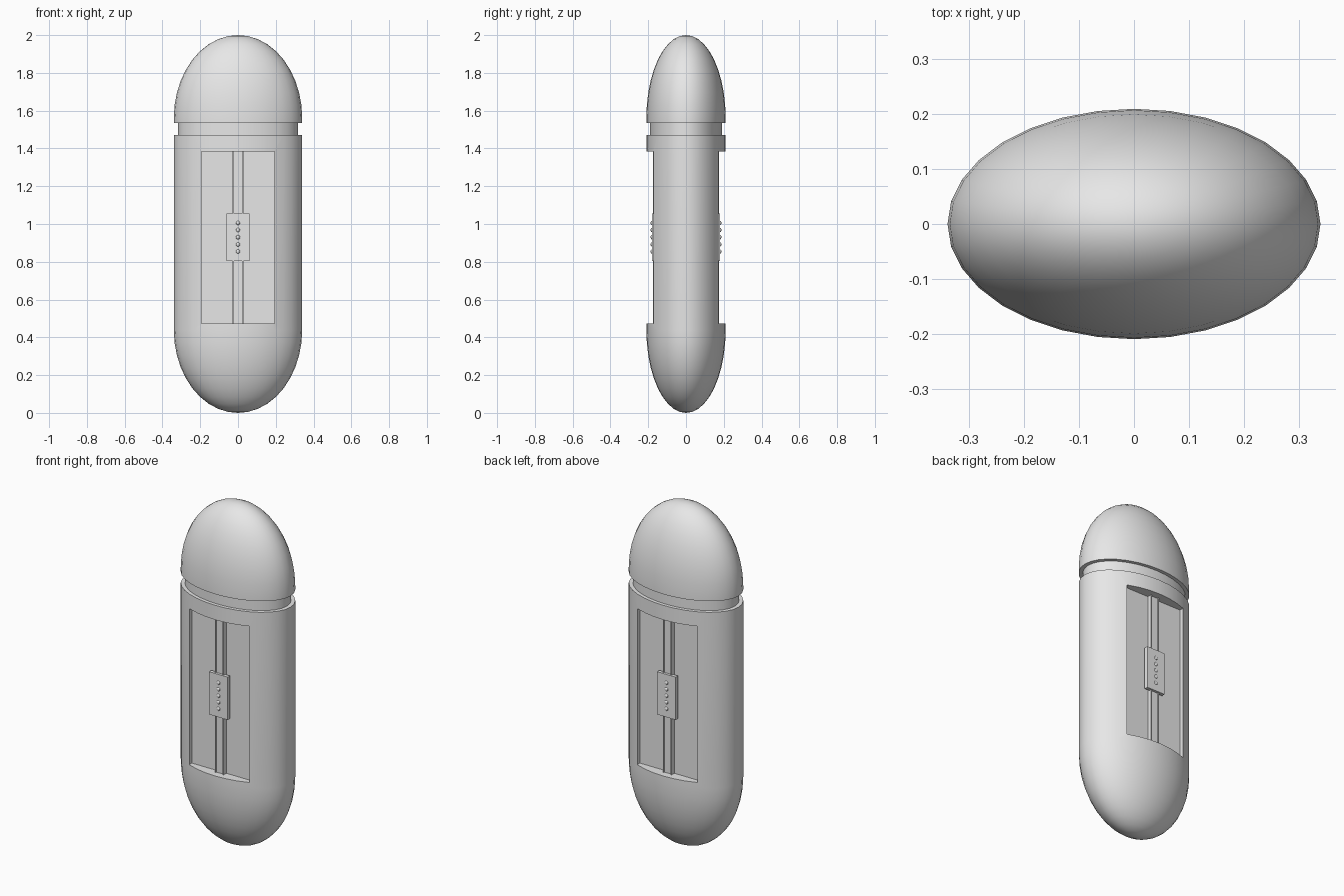
import bpy, bmesh, math
from mathutils import Matrix

cube = bpy.data.objects.get("Cube")
if cube:
    bpy.data.objects.remove(cube, do_unlink=True)

RX, RY, DOME, SIDES, RINGS = 0.34, 0.21, 0.44, 32, 10
FLOOR = 0.148                 # distance of the recess floor from the middle
LOW, HIGH = 0.472, 1.385      # recess ends

grey = bpy.data.materials.new("light grey plastic")
grey.use_nodes = True
grey.diffuse_color = (0.8, 0.8, 0.8, 1)
grey.node_tree.nodes["Principled BSDF"].inputs["Base Color"].default_value = (0.8, 0.8, 0.8, 1)


def finish(name, bm):
    bmesh.ops.recalc_face_normals(bm, faces=bm.faces)
    mesh = bpy.data.meshes.new(name)
    bm.to_mesh(mesh)
    bm.free()
    mesh.materials.append(grey)
    obj = bpy.data.objects.new(name, mesh)
    bpy.context.collection.objects.link(obj)
    return obj


def smooth(obj):
    bpy.ops.object.select_all(action="DESELECT")
    obj.select_set(True)
    bpy.context.view_layer.objects.active = obj
    bpy.ops.object.shade_smooth_by_angle(angle=math.radians(30))


def oval_loft(name, rings):
    """Stack of elliptical rings (rx, ry, z), closed at both ends."""
    bm = bmesh.new()
    loops = []
    for rx, ry, z in rings:
        if rx < 1e-4:
            loops.append([bm.verts.new((0, 0, z))])
            continue
        angles = [2 * math.pi * i / SIDES for i in range(SIDES)]
        loops.append([bm.verts.new((rx * math.cos(a), ry * math.sin(a), z)) for a in angles])
    for a, b in zip(loops, loops[1:]):
        for i in range(SIDES):
            j = (i + 1) % SIDES
            quad = [a[i % len(a)], a[j % len(a)], b[j % len(b)], b[i % len(b)]]
            bm.faces.new(list(dict.fromkeys(quad)))
    for loop in (loops[0], loops[-1]):
        if len(loop) > 1:
            bm.faces.new(loop)
    return finish(name, bm)


def dome(base, direction):
    steps = [0.5 * math.pi * i / RINGS for i in range(RINGS + 1)]
    return [(RX * math.cos(t), RY * math.cos(t), base + direction * DOME * math.sin(t)) for t in steps]


def box(name, x0, x1, y0, y1, z0, z1):
    bm = bmesh.new()
    bmesh.ops.create_cube(bm, size=1)
    size = Matrix.Diagonal((x1 - x0, y1 - y0, z1 - z0, 1))
    place = Matrix.Translation(((x0 + x1) / 2, (y0 + y1) / 2, (z0 + z1) / 2))
    bm.transform(place @ size)
    return finish(name, bm)


def sided_box(name, side, x0, x1, near, far, z0, z1):
    y0, y1 = sorted((side * near, side * far))
    return box(name, x0, x1, y0, y1, z0, z1)


# Main shells: lower body, narrow neck and domed cap
body = oval_loft("body", dome(DOME, -1)[::-1] + [(RX, RY, 1.47)])
neck = oval_loft("neck", [(RX - 0.023, RY - 0.02, z) for z in (1.46, 1.545)])
cap = oval_loft("cap", [(RX, RY, 1.535)] + dome(2 - DOME, 1))

# Flat recess on the front and the back
for side in (-1, 1):
    cutter = sided_box("recess_cutter", side, -0.194, 0.194, FLOOR, 0.4, LOW, HIGH)
    cutter.hide_render = True
    cut = body.modifiers.new("recess", "BOOLEAN")
    cut.operation = "DIFFERENCE"
    cut.solver = "EXACT"
    cut.object = cutter
    bpy.context.view_layer.objects.active = body
    bpy.ops.object.modifier_apply(modifier=cut.name)
    bpy.data.objects.remove(cutter, do_unlink=True)

for shell in (body, neck, cap):
    smooth(shell)

# Rail, slider and grip bumps in each recess
for side, label in ((-1, "front"), (1, "back")):
    sided_box(label + "_rail", side, -0.022, 0.022, FLOOR - 0.01, 0.166, LOW, HIGH)
    for x in (-0.025, 0.025):
        sided_box(label + "_rail_lip", side, x - 0.003, x + 0.003, FLOOR - 0.01, 0.174, LOW, HIGH)
    sided_box(label + "_slider", side, -0.06, 0.06, 0.16, 0.181, 0.805, 1.055)
    for i in range(5):
        bm = bmesh.new()
        bmesh.ops.create_uvsphere(bm, u_segments=12, v_segments=8, radius=0.011)
        bm.transform(Matrix.Translation((0, side * 0.181, 0.93 + (i - 2) * 0.038)) @ Matrix.Diagonal((1, 0.6, 1, 1)))
        smooth(finish(label + "_grip_bump", bm))
